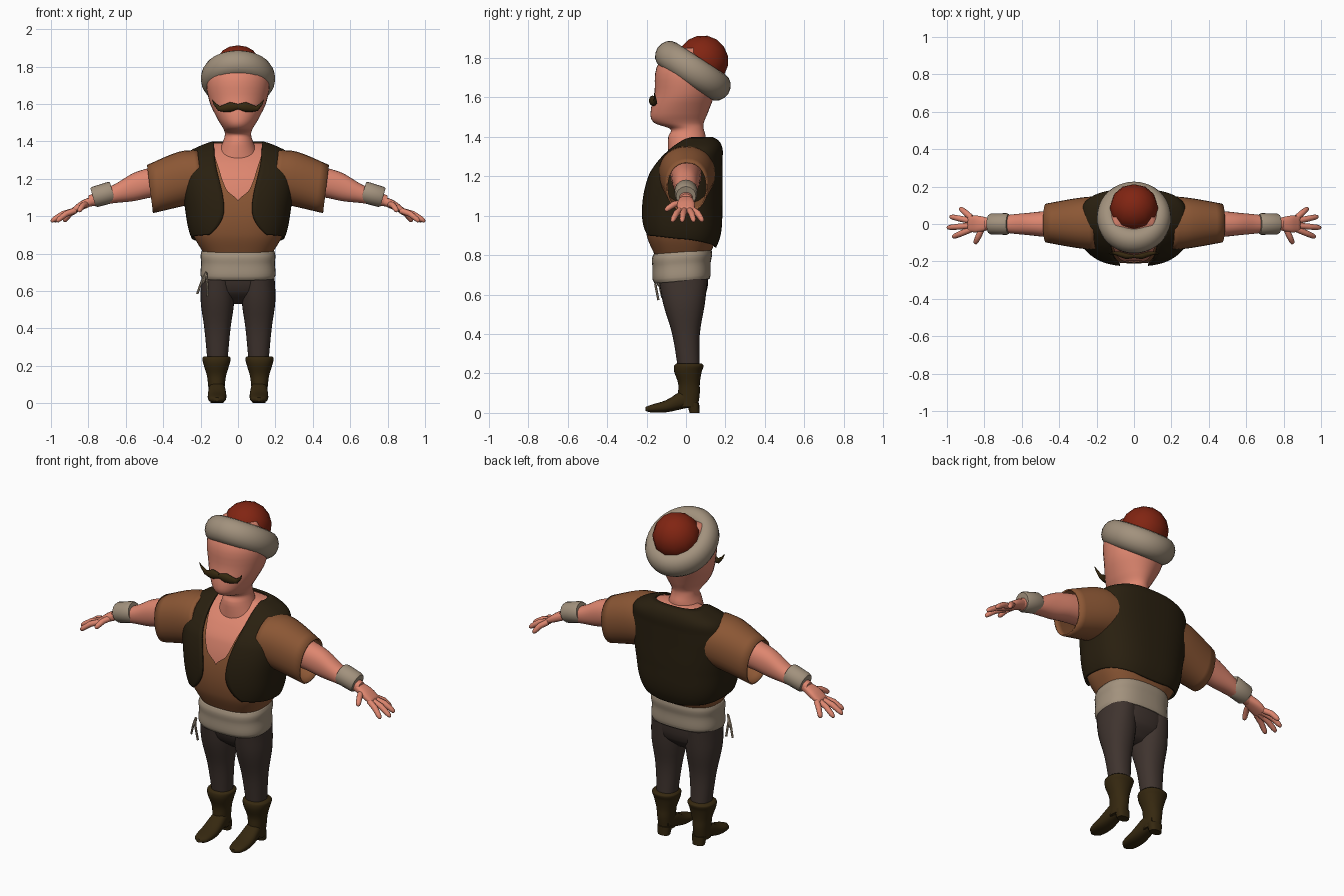
import bpy, bmesh, math
from mathutils import Vector

if "Cube" in bpy.data.objects:
    bpy.data.objects.remove(bpy.data.objects["Cube"])


def material(name, *rgb):
    mat = bpy.data.materials.new(name)
    mat.use_nodes = True
    mat.diffuse_color = (*rgb, 1)
    mat.node_tree.nodes["Principled BSDF"].inputs["Base Color"].default_value = (*rgb, 1)
    return mat


SKIN = material("skin", .73, .24, .16)
SHIRT = material("brown_shirt", .26, .095, .035)
VEST = material("dark_vest", .022, .014, .005)
TROUSER = material("grey_trousers", .05, .034, .028)
CLOTH = material("cream_cloth", .36, .285, .205)
RED = material("red_cap", .22, .018, .006)
LEATHER = material("boot_leather", .036, .021, .005)


def finish(ob, mat, mirror=False, thickness=0):
    """Give an object its colour, smooth shading and modifiers."""
    mesh = ob.data
    mesh.materials.append(mat)
    mesh.polygons.foreach_set("use_smooth", [True] * len(mesh.polygons))
    mesh.set_sharp_from_angle(angle=math.radians(55))
    if thickness:
        solid = ob.modifiers.new("Thickness", "SOLIDIFY")
        solid.thickness, solid.offset = thickness, 0
    if mirror:
        ob.modifiers.new("Mirror", "MIRROR").use_mirror_merge = False


def skin_rings(name, rings, mat, caps=True, closed=True, **options):
    """Join rows of points into a surface."""
    bm = bmesh.new()
    rows = [[bm.verts.new(point) for point in ring] for ring in rings]
    count = len(rows[0])
    for low, high in zip(rows, rows[1:]):
        for i in range(count if closed else count - 1):
            j = (i + 1) % count
            bm.faces.new((low[i], low[j], high[j], high[i]))
    if caps:
        bm.faces.new(rows[0][::-1])
        bm.faces.new(rows[-1])
    bmesh.ops.remove_doubles(bm, verts=bm.verts, dist=.0001)
    bmesh.ops.recalc_face_normals(bm, faces=bm.faces)
    mesh = bpy.data.meshes.new(name)
    bm.to_mesh(mesh)
    bm.free()
    ob = bpy.data.objects.new(name, mesh)
    bpy.context.collection.objects.link(ob)
    finish(ob, mat, **options)


def blend(keys, t):
    """Smooth values of a key table at position t."""
    t = min(max(t, keys[0][0]), keys[-1][0])
    i = max(k for k in range(len(keys) - 1) if keys[k][0] <= t)
    start, end = keys[i], keys[i + 1]
    before, after = keys[max(i - 1, 0)], keys[min(i + 2, len(keys) - 1)]
    span = end[0] - start[0]
    u = (t - start[0]) / span
    ease = u * u * (3 - 2 * u)
    values = []
    for p, q, o, r in zip(start[1:], end[1:], before[1:], after[1:]):
        slope_in = (q - o) / (end[0] - before[0]) * span
        slope_out = (r - p) / (after[0] - start[0]) * span
        values.append(p + (q - p) * ease + u * (1 - u) * ((1 - u) * slope_in - u * slope_out))
    return values


def power(value, exponent):
    return math.copysign(abs(value) ** (2 / exponent), value)


def loft(name, axis, keys, mat, mid=0, sides=28, steps=4, square=2.2, tilt=0, **options):
    """Keys: place on the axis, half width about mid, low and high of the third axis."""
    places = [a[0] + (b[0] - a[0]) * s / steps
              for a, b in zip(keys, keys[1:]) for s in range(steps)]
    rings = []
    for place in places + [keys[-1][0]]:
        half, low, high = blend(keys, place)
        ring = []
        for k in range(sides):
            angle = math.tau * k / sides
            a = mid + half * power(math.cos(angle), square)
            rise = (high - low) / 2 * power(math.sin(angle), square)
            b = (low + high) / 2 + rise
            w = place + tilt * rise
            ring.append({"x": (w, a, b), "y": (a, w, b), "z": (a, b, w)}[axis])
        rings.append(ring)
    skin_rings(name, rings, mat, **options)


def tube(name, points, radii, mat, sides=12, flat=1, **options):
    """Tube through points, with a radius at each."""
    points = [Vector(p) for p in points]
    rings = []
    for i, (point, radius) in enumerate(zip(points, radii)):
        along = points[min(i + 1, len(points) - 1)] - points[max(i - 1, 0)]
        turn = along.to_track_quat("X", "Z")
        angles = [math.tau * k / sides for k in range(sides)]
        rings.append([point + turn @ Vector((0, flat * math.cos(a), math.sin(a))) * radius
                      for a in angles])
    skin_rings(name, rings, mat, **options)


# Torso: height, half width, front, back
TORSO = [(.78, .18, -.16, .12), (.9, .25, -.21, .17), (1.05, .28, -.22, .18),
         (1.2, .3, -.19, .18), (1.28, .29, -.14, .18), (1.34, .26, -.08, .18),
         (1.38, .18, -.03, .16), (1.4, .12, 0, .12)]


def garment(name, mat, top, front_hem, back_hem, edge, inset, rows=60, columns=72, **options):
    """Wrap around the torso, open at the front by the edge half width."""
    grid = []
    for r in range(rows + 1):
        row = []
        for c in range(columns + 1):
            around = c / columns
            hem = front_hem + (back_hem - front_hem) * math.sin(math.pi * around) ** 2
            z = hem + (top - hem) * r / rows
            half, front, back = blend(TORSO, z)
            half, front, back = half - inset, front + inset, back - inset
            gap = min(max(blend(edge, z)[0], 0) / half, 1)
            start = math.asin(gap ** 1.3)
            angle = start + around * (math.tau - 2 * start)
            row.append((half * power(math.sin(angle), 2.6),
                        (front + back) / 2 - (back - front) / 2 * power(math.cos(angle), 2.6), z))
        grid.append(row)
    skin_rings(name, grid, mat, closed=False, **options)


garment("chest", SKIN, 1.39, .95, .95, [(.9, 0), (1.4, 0)], .022)
garment("shirt", SHIRT, 1.38, .78, .78,
        [(.78, 0), (1.08, 0), (1.14, .06), (1.28, .11), (1.4, .15)], .011, caps=False)
garment("vest", VEST, 1.395, .9, .84,
        [(.84, .24), (.92, .13), (1, .08), (1.1, .08), (1.28, .12), (1.4, .13)],
        0, caps=False, thickness=.01)

# Head and neck
loft("head", "z", [(1.3, .12, -.09, .1), (1.4, .08, -.09, .1), (1.44, .07, -.08, .09),
                   (1.47, .08, -.16, .09), (1.52, .11, -.18, .11), (1.62, .155, -.16, .145),
                   (1.75, .165, -.15, .15), (1.85, .1, -.08, .1)], SKIN, sides=36, square=2)

# Hat
LEAN = (math.radians(-33), 0, 0)
bpy.ops.mesh.primitive_torus_add(major_radius=.147, minor_radius=.067, major_segments=40,
                                 minor_segments=16, location=(0, .035, 1.735), rotation=LEAN)
band = bpy.context.object
band.name, band.scale = "hat_band", (.93, 1, 1.1)
finish(band, CLOTH)
bpy.ops.mesh.primitive_uv_sphere_add(segments=12, ring_count=8, radius=.13,
                                     location=(0, .085, 1.785), rotation=LEAN)
crown = bpy.context.object
crown.name = "hat_crown"
finish(crown, RED)

# Moustache
tube("moustache", [(0, -.172, 1.586), (.04, -.17, 1.584), (.07, -.163, 1.577),
                   (.1, -.156, 1.575), (.125, -.157, 1.6), (.137, -.16, 1.622)],
     (.014, .026, .021, .014, .007, .002), LEATHER, flat=.7, mirror=True)

# Sleeves, arms, cuffs
loft("sleeves", "x", [(.2, .14, 1.08, 1.35), (.3, .13, 1.06, 1.34), (.47, .1, 1.02, 1.27)],
     SHIRT, mid=.005, tilt=.12, caps=False, mirror=True, thickness=.008)
loft("arms", "x", [(.25, .08, 1.12, 1.3), (.46, .07, 1.1, 1.26), (.56, .06, 1.08, 1.23),
                   (.66, .05, 1.07, 1.17), (.8, .03, 1.05, 1.11)], SKIN, mirror=True)
cuff_start, cuff_end = Vector((.67, 0, 1.13)), Vector((.775, 0, 1.1))
tube("wrist_cuffs", [cuff_start.lerp(cuff_end, u) for u in (0, .1, .9, 1)],
     (.053, .058, .056, .05), CLOTH, sides=20, mirror=True)

# Hands
loft("palms", "x", [(.77, .03, 1.06, 1.11), (.84, .045, 1.03, 1.08), (.89, .04, 1.01, 1.04)],
     SKIN, square=2.6, mirror=True)


def finger(name, base, tip):
    base, tip = Vector(base), Vector(tip)
    steps = (0, .5, .85, .96, 1)
    arch = Vector((0, 0, .012))
    tube(name, [base.lerp(tip, u) + arch * math.sin(math.pi * u) for u in steps],
         (.016, .016, .014, .01, .003), SKIN, mirror=True)


for name, x, y in (("index", .97, -.07), ("middle", 1, -.02), ("ring", .985, .04), ("little", .93, .085)):
    finger(name + "_fingers", (.87, y * .4, 1.03), (x, y, .97))
finger("thumbs", (.81, -.02, 1.065), (.85, -.105, 1.025))

# Sash with hanging cords
loft("sash", "z", [(.67, .19, -.155, .115), (.69, .196, -.165, .12), (.75, .192, -.165, .12),
                   (.79, .195, -.168, .127), (.815, .188, -.16, .125)],
     CLOTH, sides=40, square=2.6, tilt=.08, caps=False, thickness=.01)
for number, (x, y, z) in enumerate([(-.218, -.12, .585), (-.195, -.125, .64), (-.162, -.14, .572)]):
    tube(f"sash_cord_{number + 1}", [(-.17, -.145, .7), ((x - .17) / 2, y - .015, .65), (x, y, z)],
         (.007, .007, .006), CLOTH, sides=6)

# Trousers
loft("trouser_hips", "z", [(.53, .08, -.03, .03), (.6, .175, -.11, .1), (.76, .183, -.148, .115)],
     TROUSER, square=2.4)
loft("trouser_legs", "z", [(.22, .053, -.04, .07), (.4, .07, -.07, .07), (.55, .09, -.115, .095),
                           (.68, .085, -.14, .11)], TROUSER, mid=.11, mirror=True)

# Boots: shaft, foot, heel
loft("boot_shafts", "z", [(.03, .04, -.04, .06), (.1, .045, -.04, .07), (.15, .052, -.04, .07),
                          (.21, .07, -.06, .08), (.24, .076, -.06, .09), (.25, .068, -.05, .08)],
     LEATHER, mid=.115, mirror=True)
loft("boot_feet", "y", [(-.205, .015, .01, .03), (-.18, .04, .003, .04), (-.1, .05, .003, .065),
                        (0, .042, .024, .12), (.05, .034, .03, .09)],
     LEATHER, mid=.112, square=2.4, mirror=True)
loft("boot_heels", "z", [(0, .034, .018, .068), (.05, .04, .005, .067)],
     LEATHER, mid=.112, square=2.6, mirror=True)
